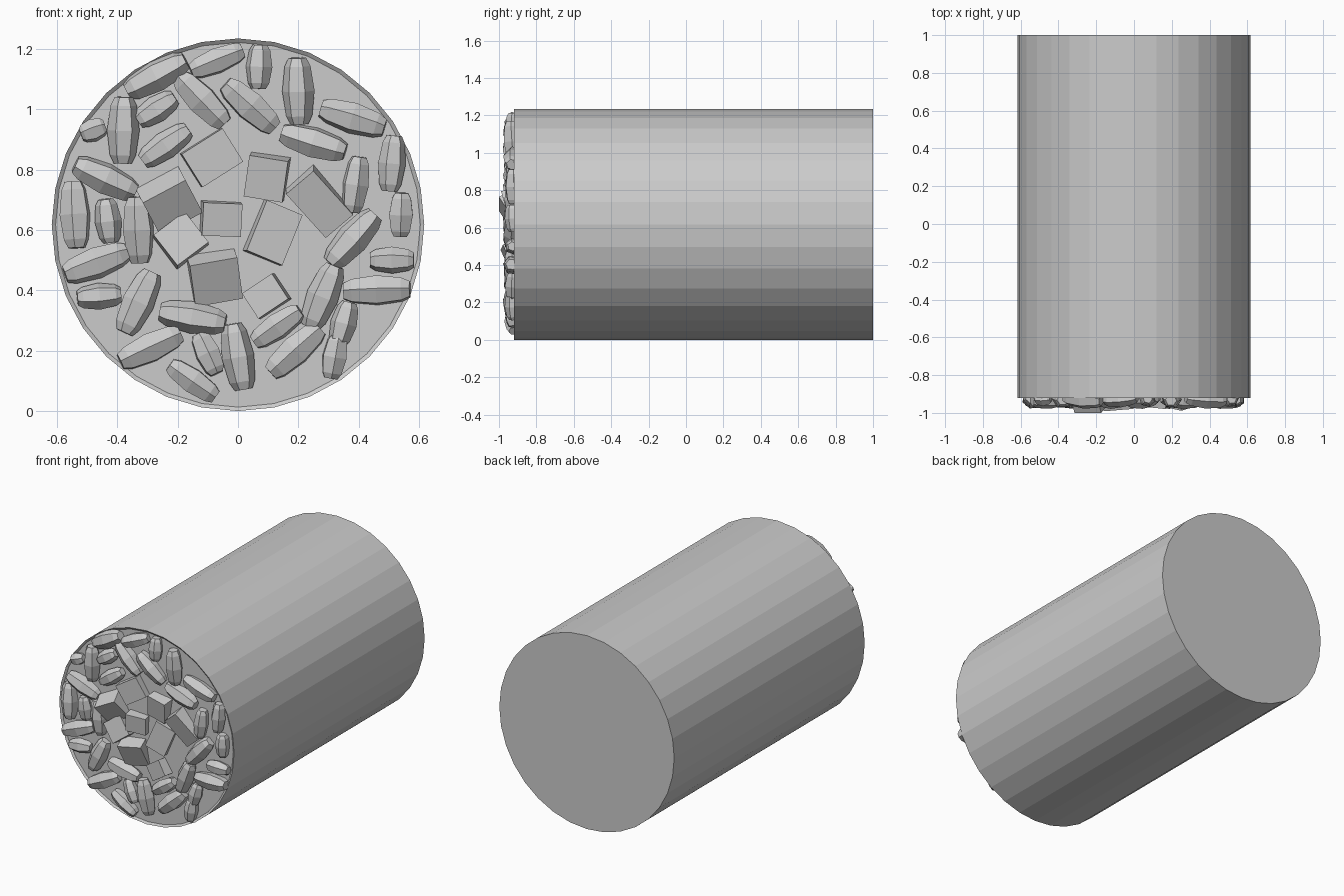
import bpy
import bmesh
import random
from math import cos, sin, pi, radians
from mathutils import Matrix, Vector

random.seed(4)
default = bpy.data.objects.get("Cube")
if default:
    bpy.data.objects.remove(default, do_unlink=True)

RADIUS = 0.617
FRONT = -0.92

grey = bpy.data.materials.new("plain grey")
grey.use_nodes = True
grey.diffuse_color = (0.6, 0.6, 0.6, 1)
for node in grey.node_tree.nodes:
    if node.type == "BSDF_PRINCIPLED":
        node.inputs["Base Color"].default_value = (0.6, 0.6, 0.6, 1)


def make_object(name, bm, matrix):
    """Turn a bmesh into a flat shaded grey object."""
    bmesh.ops.recalc_face_normals(bm, faces=bm.faces)
    mesh = bpy.data.meshes.new(name)
    bm.to_mesh(mesh)
    bm.free()
    mesh.materials.append(grey)
    obj = bpy.data.objects.new(name, mesh)
    obj.matrix_world = matrix
    bpy.context.collection.objects.link(obj)
    return obj


def placed(x, y, z, spin, pitch=0, yaw=0):
    """Position a part on the front face, spun counterclockwise as seen from it."""
    return (Matrix.Translation((x, y, z))
            @ Matrix.Rotation(radians(-spin), 4, "Y")
            @ Matrix.Rotation(radians(pitch), 4, "X")
            @ Matrix.Rotation(radians(yaw), 4, "Z"))


def add_body():
    """Lying drum with a thin raised rim around the front."""
    bm = bmesh.new()
    bmesh.ops.create_cone(bm, cap_ends=True, segments=32, radius1=RADIUS,
                          radius2=RADIUS, depth=1 - FRONT,
                          matrix=Matrix.Rotation(pi / 2, 4, "X"))
    bm.normal_update()
    cap = min(bm.faces, key=lambda f: f.calc_center_median().y)
    bmesh.ops.inset_region(bm, faces=[cap], thickness=0.013, depth=0)
    bmesh.ops.translate(bm, verts=cap.verts, vec=(0, 0.01, 0))
    make_object("drum_body", bm, Matrix.Translation((0, (1 + FRONT) / 2, RADIUS)))


def add_grain(name, x, z, spin, length, width):
    """Six-sided barrel with narrowed ends, half sunk in the front face."""
    bm = bmesh.new()
    roll = random.uniform(0, pi / 3)
    rings = []
    for along, swell in ((-1, 0.55), (-0.75, 0.8), (0, 1), (0.75, 0.8), (1, 0.55)):
        r = swell * width / 2
        rings.append([bm.verts.new(Vector((along * length / 2,
                                           r * cos(roll + i * pi / 3),
                                           r * sin(roll + i * pi / 3))))
                      for i in range(6)])
    for a, b in zip(rings, rings[1:]):
        for i in range(6):
            j = (i + 1) % 6
            bm.faces.new((a[i], a[j], b[j], b[i]))
    bm.faces.new(rings[0])
    bm.faces.new(rings[-1])
    tilt = random.uniform(-6, 6)
    make_object(name, bm, placed(x, FRONT - 0.005, z, spin, 0, tilt))


def add_block(x, z, width, height, spin, pitch, yaw):
    """Tilted block sunk in the middle of the front face."""
    bm = bmesh.new()
    bmesh.ops.create_cube(bm, size=1, matrix=Matrix.Diagonal((width, 0.12, height, 1)))
    y = -0.913 if pitch >= 30 else -0.9
    make_object("centre_block", bm, placed(x, y, z, spin, pitch, yaw))


add_body()

# Grains by size: x, z, spin
long_grains = [
    (-.27, 1.11, 28), (.2, 1.06, 92), (-.12, 1.03, -46), (.04, 1.01, -42),
    (.38, .97, -17), (-.38, .93, 89), (.25, .89, -17), (-.44, .77, -25),
    (-.54, .65, 93), (-.33, .6, 93), (.38, .57, 48), (-.47, .49, 20),
    (.46, .4, 2), (-.33, .36, 65), (.28, .38, 68), (-.15, .31, -10),
    (-.29, .21, 25), (0, .18, 100), (.19, .2, 42),
]
medium_grains = [
    (-.07, 1.16, 22), (-.24, .88, 35), (.51, .82, 85),
    (.39, .75, 82), (.13, .28, 35), (-.15, .1, -35),
]
short_grains = [
    (.07, 1.14, 88), (-.27, 1, 33), (.54, .65, 88), (-.43, .63, 97), (.51, .5, 0),
    (-.46, .38, 5), (.35, .29, 75), (-.1, .19, -65), (.32, .18, 80),
]
tiny_grains = [(-.48, .93, 20)]

for name, spots, length, width in (
        ("long_grain", long_grains, 0.22, 0.108),
        ("medium_grain", medium_grains, 0.185, 0.092),
        ("short_grain", short_grains, 0.145, 0.09),
        ("tiny_grain", tiny_grains, 0.085, 0.08)):
    for x, z, spin in spots:
        add_grain(name, x, z, spin, length, width)

# Blocks: x, z, width, height, spin, pitch, yaw
for block in (
        (-.09, .84, .16, .13, 32, 4, 4),
        (-.23, .7, .16, .14, 28, 30, 0),
        (-.06, .64, .13, .11, -3, 6, 8),
        (.1, .78, .13, .14, -8, 12, -6),
        (.27, .7, .2, .12, -50, 10, 12),
        (.11, .59, .13, .18, -22, -5, 10),
        (-.19, .56, .13, .13, 38, -8, 8),
        (-.08, .45, .16, .15, 8, 24, 5),
        (.1, .38, .12, .1, 33, -6, -8)):
    add_block(*block)
